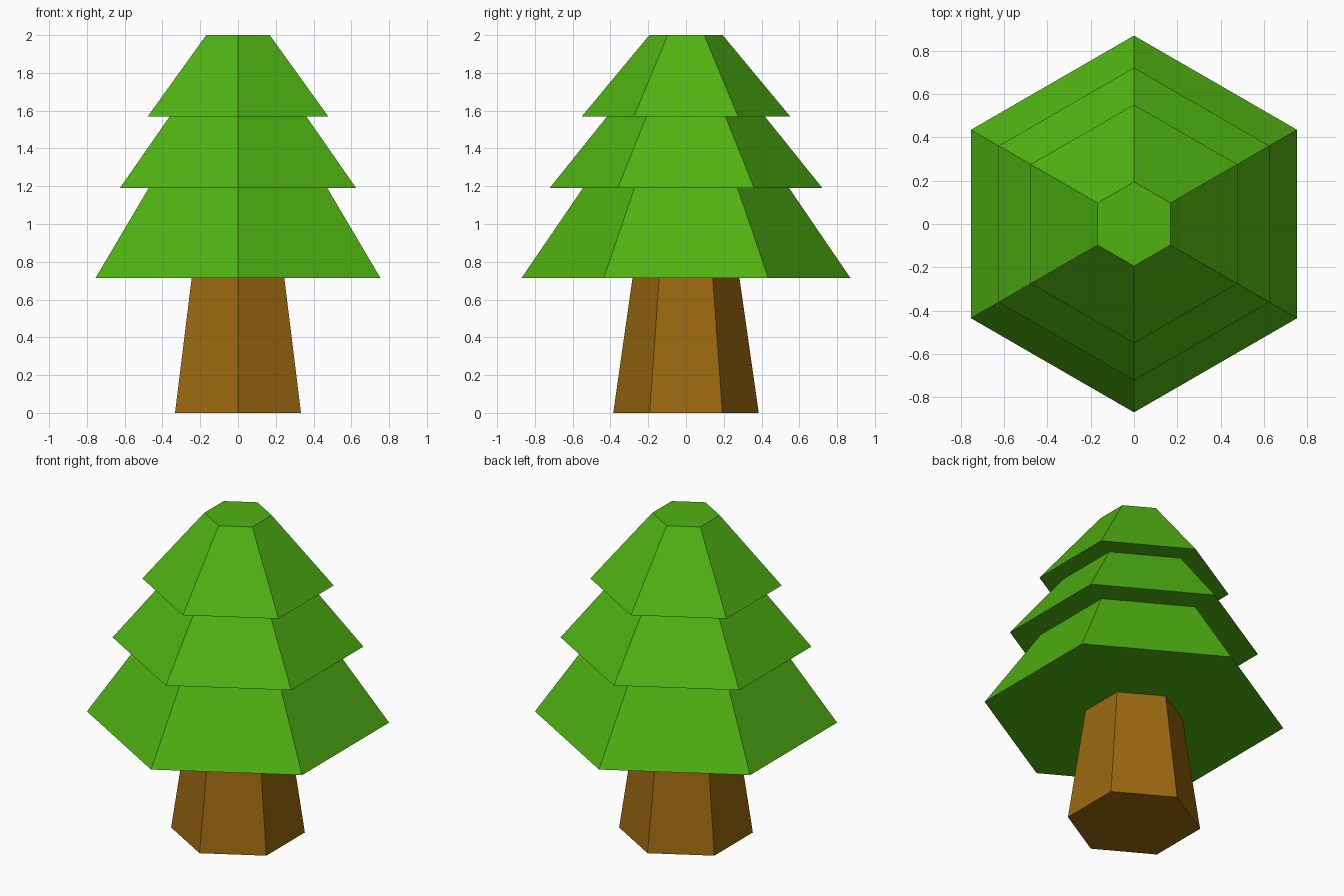
import bpy, bmesh, math

if "Cube" in bpy.data.objects:
    bpy.data.objects.remove(bpy.data.objects["Cube"])

SIDES = 6


def material(name, color):
    m = bpy.data.materials.new(name)
    m.diffuse_color = (*color, 1.0)
    m.use_nodes = True
    m.node_tree.nodes["Principled BSDF"].inputs["Base Color"].default_value = m.diffuse_color
    return m


def stacked_hexagons(name, profile, mat, cap_bottom=False, cap_top=False):
    """Skin hexagonal rings given as (radius, z), with corners on +-y."""
    bm = bmesh.new()
    rings = []
    for r, z in profile:
        angles = [math.pi / 2 + math.tau * i / SIDES for i in range(SIDES)]
        rings.append([bm.verts.new((r * math.cos(a), r * math.sin(a), z)) for a in angles])
    for low, high in zip(rings, rings[1:]):
        for i in range(SIDES):
            j = (i + 1) % SIDES
            bm.faces.new((low[i], low[j], high[j], high[i]))
    if cap_bottom:
        bm.faces.new(rings[0][::-1])
    if cap_top:
        bm.faces.new(rings[-1])
    mesh = bpy.data.meshes.new(name)
    bm.to_mesh(mesh)
    bm.free()
    mesh.materials.append(mat)
    obj = bpy.data.objects.new(name, mesh)
    bpy.context.collection.objects.link(obj)
    return obj


bark = material("bark", (0.33, 0.14, 0.005))
needles = material("needles", (0.08, 0.45, 0.006))

# Tapered trunk, meeting the inner edge of the foliage underside
stacked_hexagons("trunk", [(0.385, 0), (0.283, 0.715)], bark, cap_bottom=True)

# Three overhanging tiers: (bottom radius, bottom z, top radius, top z)
tiers = [(0.87, 0.715, 0.546, 1.19),
         (0.722, 1.19, 0.417, 1.57),
         (0.551, 1.57, 0.194, 2.0)]
profile = [(0.283, 0.715)]
for r0, z0, r1, z1 in tiers:
    profile += [(r0, z0), (r1, z1)]
stacked_hexagons("foliage", profile, needles, cap_top=True)
